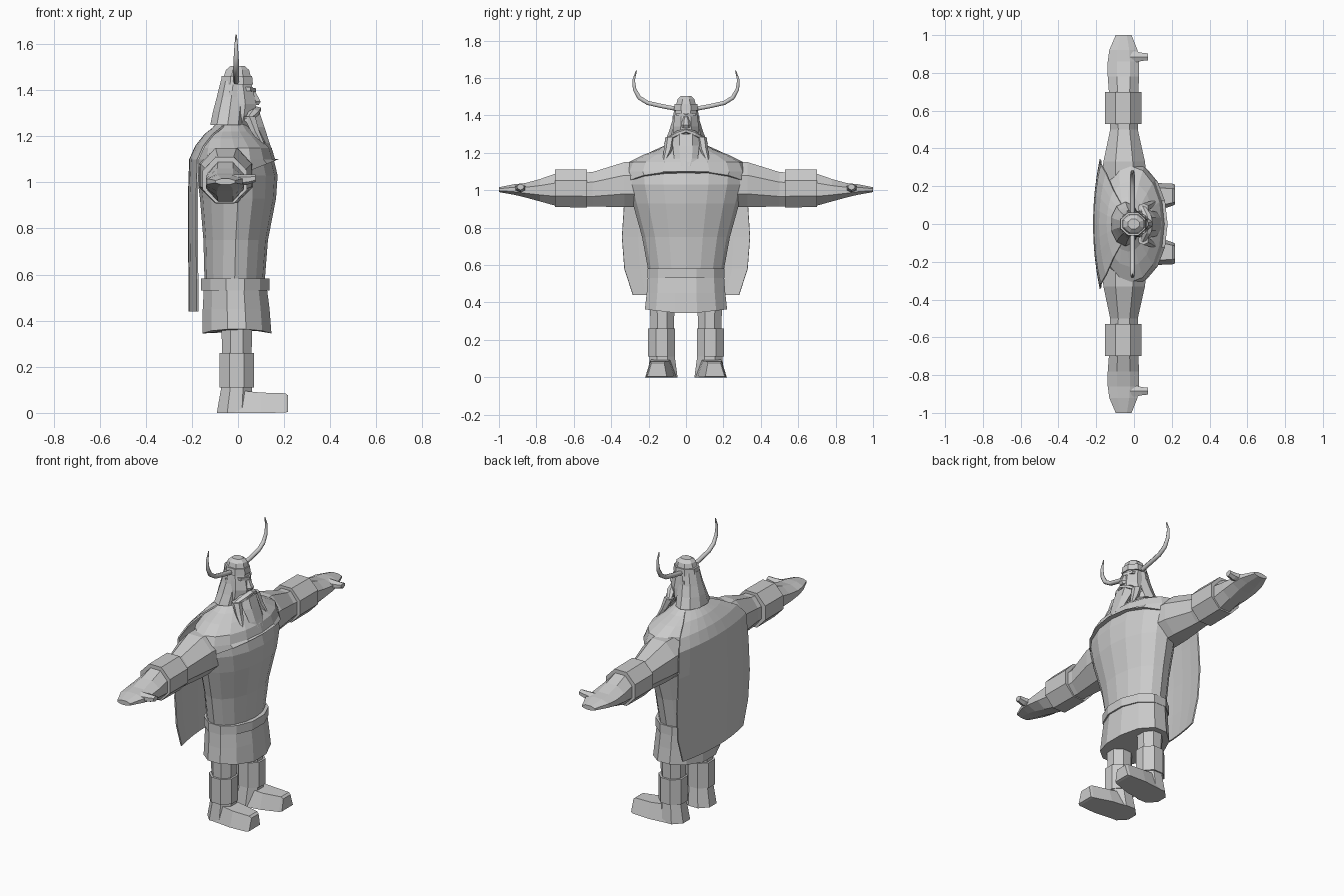
import bpy, bmesh
from math import cos, sin, pi

AXIS = {'x': lambda a, u, v: (a, u, v),
        'y': lambda a, u, v: (u, a, v),
        'z': lambda a, u, v: (u, v, a)}


def finish(name, bm, mirror=False):
    bmesh.ops.recalc_face_normals(bm, faces=bm.faces)
    me = bpy.data.meshes.new(name)
    bm.to_mesh(me)
    bm.free()
    ob = bpy.data.objects.new(name, me)
    bpy.context.collection.objects.link(ob)
    if mirror:
        m = ob.modifiers.new("Mirror", 'MIRROR')
        m.use_axis = (False, True, False)
        m.use_mirror_merge = False
    return ob


def loft(name, axis, n, rows, mirror=False, half=True):
    """Skin n-sided rings; row = (position on axis, centre u, v, radius u, v)."""
    bm = bmesh.new()
    off, k = (pi / n, 1 / cos(pi / n)) if half else (0, 1)
    rings = []
    for a, cu, cv, ru, rv in rows:
        ang = [off + 2 * pi * i / n for i in range(n)]
        rings.append([bm.verts.new(AXIS[axis](a, cu + k * ru * cos(t), cv + k * rv * sin(t)))
                      for t in ang])
    for p, q in zip(rings, rings[1:]):
        for i in range(n):
            j = (i + 1) % n
            bm.faces.new((p[i], p[j], q[j], q[i]))
    bm.faces.new(rings[0])
    bm.faces.new(rings[-1])
    return finish(name, bm, mirror)


def body_rows(table, grow=0):
    """(z, back x, front x, half width) -> loft rows"""
    return [(z, (b + f) / 2, 0, (f - b) / 2 + grow, w + grow) for z, b, f, w in table]


# torso
chest = [(1.03, -.178, .172, .312), (1.10, -.182, .155, .32), (1.15, -.17, .14, .30),
         (1.19, -.15, .10, .22), (1.22, -.12, .06, .14), (1.255, -.09, .03, .08)]
loft("torso", 'z', 16, body_rows([(.56, -.145, .115, .20), (.75, -.15, .13, .235),
                                  (.93, -.165, .165, .285)] + chest), half=False)

# shoulder mantle, its hem rising at the middle of the chest
mantle = loft("shoulder_mantle", 'z', 16, body_rows(chest, .006), half=False)
for v in mantle.data.vertices:
    if v.co.z < 1.04:
        v.co.z += max(0, v.co.x) * .4

# skirt and belt
skirt = loft("skirt", 'z', 12, [(.35, -.005, 0, .15, .22), (.45, -.008, 0, .145, .21),
                                (.56, -.012, 0, .135, .202)])
for v in skirt.data.vertices:
    if v.co.z < .4:
        v.co.z += .025 * abs(v.co.y) / .22 - .012
loft("belt", 'z', 12, [(.53, -.012, 0, .148, .206), (.582, -.012, 0, .148, .206)])

# cape: curved sheet hanging from the shoulders
bm = bmesh.new()
cols, grid = 8, []
for z, x, w in [(.44, -.215, .285), (.58, -.215, .33), (.75, -.217, .343), (.95, -.217, .33),
                (1.10, -.212, .315), (1.16, -.185, .27), (1.21, -.145, .18), (1.25, -.095, .09)]:
    ts = [2 * i / cols - 1 for i in range(cols + 1)]
    grid.append([bm.verts.new((x + .035 * t * t, w * t, z)) for t in ts])
for p, q in zip(grid, grid[1:]):
    for i in range(cols):
        bm.faces.new((p[i], p[i + 1], q[i + 1], q[i]))
cape = finish("cape", bm)
cape.modifiers.new("Thickness", 'SOLIDIFY').thickness = .008

# arms
loft("arm", 'y', 8, [(.22, -.05, 1.03, .12, .12), (.33, -.052, 1.03, .11, .12),
                     (.50, -.053, 1.005, .073, .092), (.70, -.055, 1.003, .078, .085),
                     (.78, -.056, 1.0, .083, .06), (.86, -.056, 1.0, .083, .038),
                     (.92, -.056, 1.004, .075, .028), (1.0, -.055, 1.003, .042, .013)], True)
loft("arm_cuff", 'y', 8, [(.53, -.057, 1.01, .096, .102), (.70, -.057, 1.01, .096, .10)], True)
loft("thumb", 'x', 6, [(-.02, .885, 1.01, .034, .022), (.04, .885, 1.012, .022, .019),
                       (.075, .885, 1.018, .018, .014)], True)

# legs and boots
loft("leg", 'z', 8, [(.22, -.005, .127, .063, .062), (.42, -.005, .127, .068, .066)], True)
loft("leg_cuff", 'z', 8, [(.11, -.005, .13, .075, .072), (.26, -.005, .13, .075, .072)], True)
loft("boot_heel", 'z', 8, [(0, -.015, .125, .077, .08), (.12, -.005, .127, .066, .066)], True)
foot = loft("boot_toe", 'x', 4, [(-.02, .125, .05, .08, .05), (.10, .14, .044, .078, .044),
                                 (.205, .155, .043, .058, .042), (.218, .155, .04, .052, .035)], True)
for v in foot.data.vertices:
    if v.co.z > .05:
        v.co.y += (.142 - v.co.y) * .35

# head and hair
loft("face", 'z', 8, body_rows([(1.23, -.07, .045, .06), (1.29, -.08, .07, .07),
                                (1.34, -.08, .078, .068), (1.39, -.075, .068, .062),
                                (1.44, -.07, .055, .055)]))
loft("hair", 'z', 10, body_rows([(1.25, -.12, .03, .112), (1.31, -.108, .035, .088),
                                 (1.37, -.092, .035, .07), (1.44, -.075, .035, .058)]))
loft("nose", 'z', 6, [(1.335, .075, 0, .014, .02), (1.35, .078, 0, .02, .022),
                      (1.41, .055, 0, .012, .01)])
loft("brow", 'y', 4, [(0, .062, 1.40, .016, .008), (.05, .04, 1.405, .014, .008)], True)
loft("moustache", 'y', 6, [(0, .08, 1.318, .02, .01), (.05, .068, 1.30, .022, .015),
                           (.105, .04, 1.27, .012, .008)], True)
loft("beard", 'z', 6, [(1.30, .055, 0, .04, .06), (1.24, .085, 0, .03, .062),
                       (1.17, .12, 0, .017, .055), (1.13, .145, 0, .006, .035)])
loft("beard_braid", 'z', 6, [(1.285, .05, .085, .025, .022), (1.22, .075, .095, .018, .02),
                             (1.15, .115, .118, .006, .007)], True)
loft("ear_stud", 'y', 4, [(.055, -.03, 1.388, .007, .009), (.072, -.03, 1.388, .007, .009)], True)

# helmet
loft("helmet_band", 'z', 8, [(1.425, -.005, 0, .07, .065), (1.462, -.005, 0, .066, .06)])
loft("helmet_dome", 'z', 8, [(1.455, -.003, 0, .06, .053), (1.488, -.002, 0, .05, .045),
                             (1.505, -.002, 0, .03, .026)])

# horns
for side, s in (("left", 1), ("right", -1)):
    cu = bpy.data.curves.new(side + "_horn", 'CURVE')
    cu.dimensions = '3D'
    cu.bevel_depth, cu.bevel_resolution, cu.use_fill_caps = .013, 1, True
    path = [(.05, 1.435, 1), (.13, 1.45, 1), (.205, 1.467, 1), (.25, 1.495, 1),
            (.275, 1.54, .85), (.28, 1.59, .6), (.265, 1.64, .25)]
    sp = cu.splines.new('POLY')
    sp.points.add(len(path) - 1)
    for p, (y, z, r) in zip(sp.points, path):
        p.co, p.radius = (-.008, s * y, z, 1), r
    bpy.context.collection.objects.link(bpy.data.objects.new(side + "_horn", cu))
